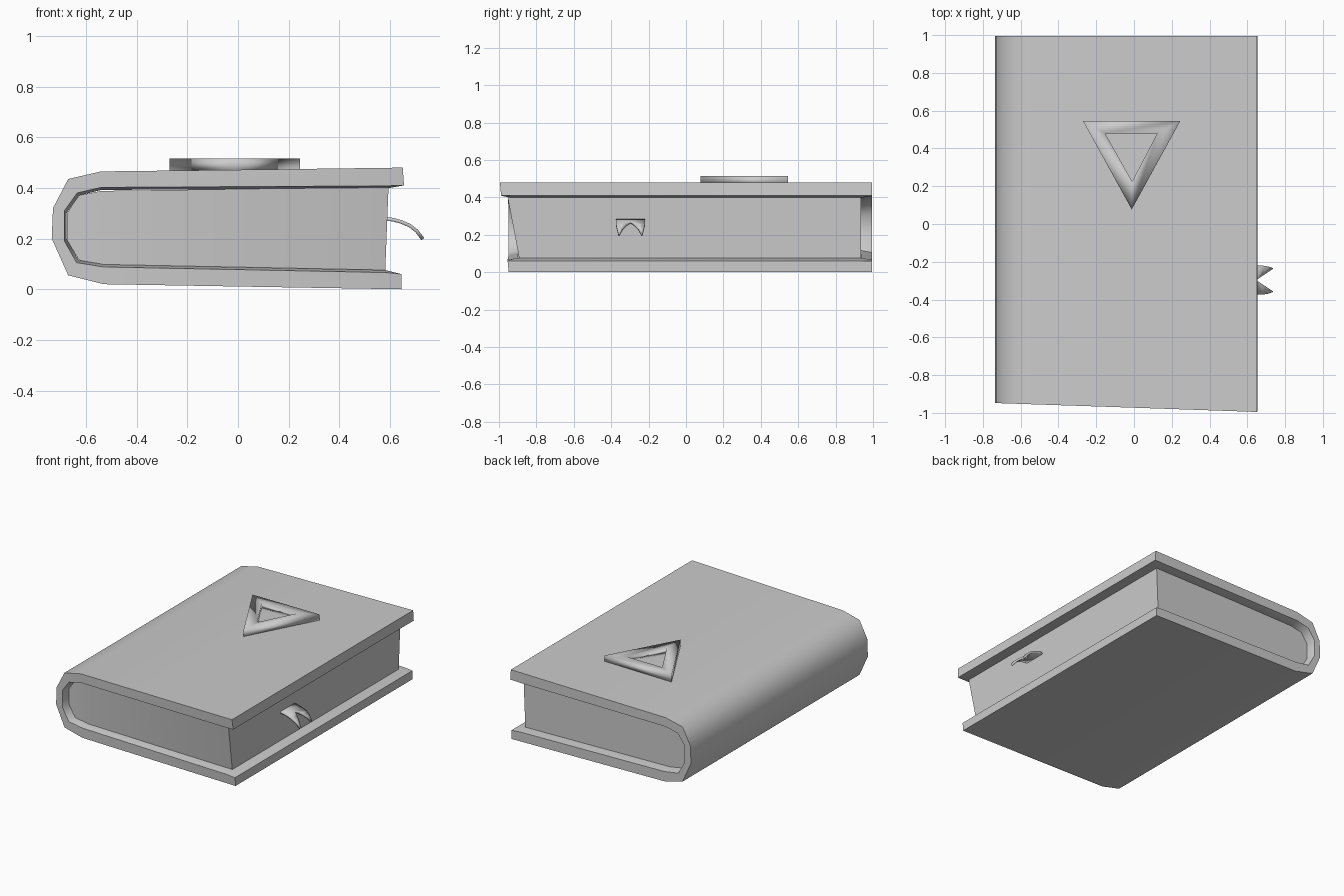
import bpy, bmesh, math

if "Cube" in bpy.data.objects:
    bpy.data.objects.remove(bpy.data.objects["Cube"])


def make(name, verts, faces, fix_normals=True):
    bm = bmesh.new()
    vs = [bm.verts.new(v) for v in verts]
    for f in faces:
        bm.faces.new([vs[i] for i in f])
    if fix_normals:
        bmesh.ops.recalc_face_normals(bm, faces=bm.faces)
    me = bpy.data.meshes.new(name)
    bm.to_mesh(me)
    bm.free()
    me.shade_smooth()
    me.set_sharp_from_angle(angle=math.radians(50))
    ob = bpy.data.objects.new(name, me)
    bpy.context.collection.objects.link(ob)
    return ob


def loft(name, rings):
    """Skin closed rings of equal size; caps are quad strips pairing i with n-1-i."""
    n = len(rings[0])
    verts = [v for r in rings for v in r]
    faces = []
    for k in range(len(rings) - 1):
        a, b = k * n, (k + 1) * n
        faces += [(a + i, a + (i + 1) % n, b + (i + 1) % n, b + i) for i in range(n)]
    for base in (0, (len(rings) - 1) * n):
        faces += [(base + i, base + i + 1, base + n - 2 - i, base + n - 1 - i)
                  for i in range(n // 2 - 1)]
    return make(name, verts, faces)


# Profiles in (x, z), from top edge round the spine to bottom edge
outer = [(.65, .48), (.05, .472), (-.54, .465), (-.67, .435), (-.73, .32),
         (-.735, .2), (-.67, .055), (-.53, .02), (.05, .01), (.645, 0)]
inner = [(.655, .41), (.59, .408), (-.54, .402), (-.635, .38), (-.685, .31),
         (-.685, .19), (-.637, .105), (-.53, .088), (.58, .066), (.645, .06)]
pages = [(.594, .405), (.05, .396), (-.54, .388), (-.63, .37), (-.675, .30),
         (-.675, .195), (-.627, .115), (-.53, .096), (.05, .085), (.581, .075)]


def front_y(x, z):
    return -.948 - .047 * (x + .735) / 1.385 * z / .48


# Cover: C-shaped shell, its inside slightly tighter around the pages
tight = [inner[0]] + [(x + (.008 if x < -.6 else 0), z + (-.01 if z > .25 else .01))
                      for x, z in inner[1:-1]] + [inner[-1]]
loose_ring, tight_ring = outer + inner[::-1], outer + tight[::-1]
loft("book_cover", [
    [(x, front_y(x, z), z) for x, z in loose_ring],
    [(x, front_y(x, z) + .05, z) for x, z in tight_ring],
    [(x, .94, z) for x, z in tight_ring],
    [(x, .995, z) for x, z in loose_ring]])

# Page block: front end leans outward toward the top
loft("page_block", [
    [(x, -.893 - .06 * max(0, (x + .68) / 1.27) * (z - .08) / .32, z) for x, z in pages],
    [(x, .935, z) for x, z in pages]])

# Raised triangular frame on the top cover
tri_out = [(-.27, .545), (-.012, .077), (.245, .545)]
tri_in = [(-.153, .48), (-.01, .225), (.123, .48)]
emblem = make("triangle_emblem", [(x, y, .515) for x, y in tri_out + tri_in],
              [(i, (i + 1) % 3, 3 + (i + 1) % 3, 3 + i) for i in range(3)], False)
mod = emblem.modifiers.new("thickness", "SOLIDIFY")
mod.thickness, mod.offset = .05, -1

# Ribbon bookmark: half strip (x, z, inner y, outer y), mirrored into a swallow tail
path = [(.57, .284, 0, .077), (.61, .282, 0, .077), (.645, .273, 0, .077),
        (.68, .258, .022, .077), (.71, .235, .042, .072), (.735, .202, .059, .064)]
ribbon = make("bookmark_ribbon",
              [v for x, z, a, b in path for v in ((x, a, z), (x, b, z))],
              [(2 * i, 2 * i + 2, 2 * i + 3, 2 * i + 1) for i in range(len(path) - 1)], False)
ribbon.location.y = -.297
mir = ribbon.modifiers.new("mirror", "MIRROR")
mir.use_axis = (False, True, False)
mod = ribbon.modifiers.new("thickness", "SOLIDIFY")
mod.thickness, mod.offset = .014, -1
